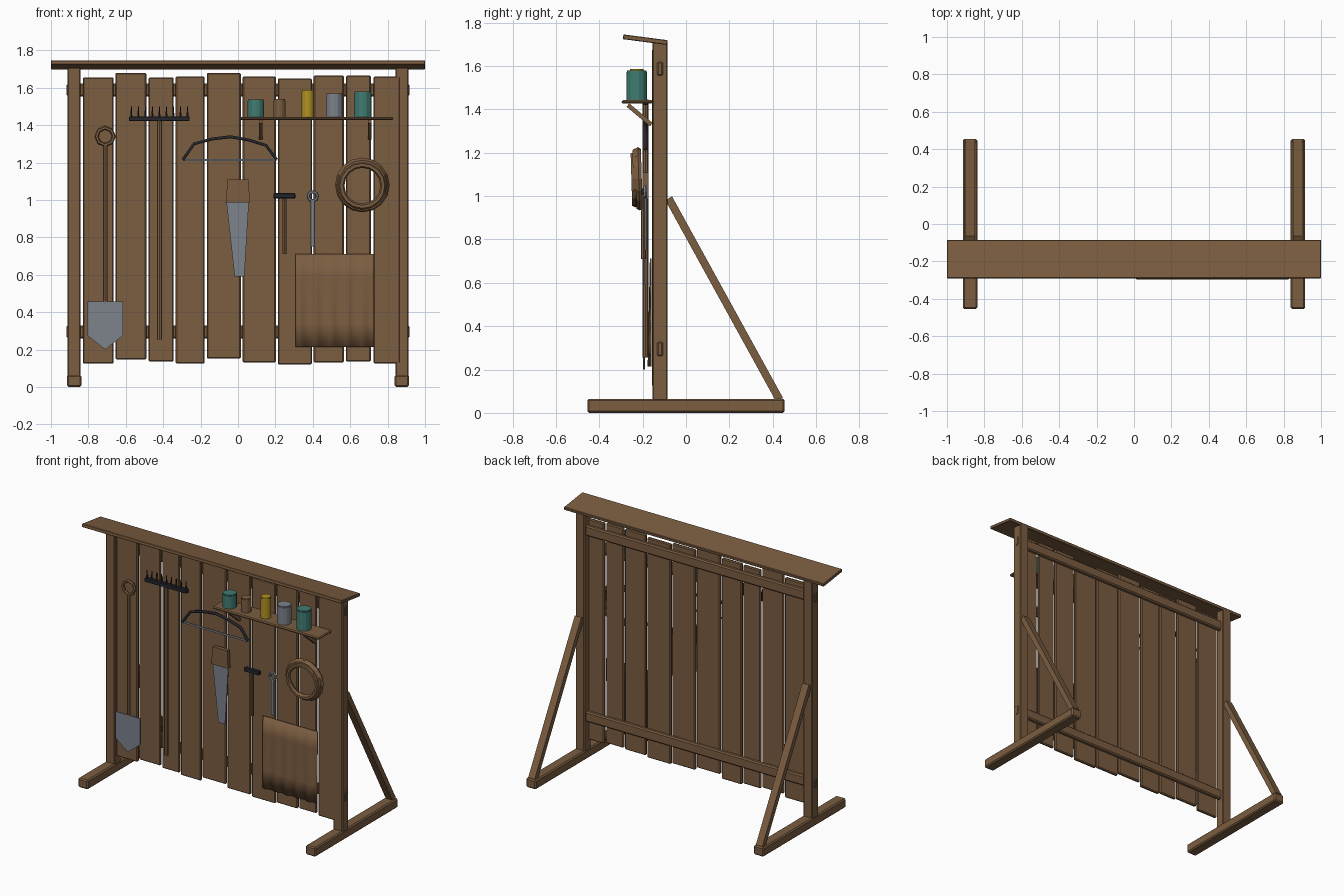
import bpy, bmesh, math
from mathutils import Vector

if "Cube" in bpy.data.objects:
    bpy.data.objects.remove(bpy.data.objects["Cube"])


def material(name, r, g, b):
    m = bpy.data.materials.new(name)
    m.diffuse_color = (r, g, b, 1)
    m.use_nodes = True
    m.node_tree.nodes["Principled BSDF"].inputs["Base Color"].default_value = m.diffuse_color
    return m


WOOD = material("brown wood", 0.20, 0.11, 0.052)
STEEL = material("grey steel", 0.205, 0.225, 0.26)
IRON = material("dark iron", 0.018, 0.02, 0.027)
TEAL = material("teal paint", 0.052, 0.205, 0.17)
YELLOW = material("yellow paint", 0.45, 0.29, 0.016)


def finish(name, bm, mat, smooth=False):
    bmesh.ops.recalc_face_normals(bm, faces=bm.faces)
    me = bpy.data.meshes.new(name)
    bm.to_mesh(me)
    bm.free()
    me.materials.append(mat)
    for p in me.polygons:
        p.use_smooth = smooth
    ob = bpy.data.objects.new(name, me)
    bpy.context.collection.objects.link(ob)
    return ob


def box(name, x, y, z, mat=WOOD, bevel=0.006):
    """Bevelled box from three (low, high) ranges."""
    bm = bmesh.new()
    bmesh.ops.create_cube(bm, size=1)
    for v in bm.verts:
        v.co = [(r[0] + r[1]) / 2 + c * (r[1] - r[0]) for c, r in zip(v.co, (x, y, z))]
    if bevel:
        bmesh.ops.bevel(bm, geom=bm.edges[:], offset=bevel, segments=1, affect='EDGES')
    return finish(name, bm, mat)


def plate(name, pts, axis, lo, hi, mat=WOOD):
    """Extrude a profile: (x, z) points along y, or (y, z) points along x."""
    bm = bmesh.new()
    put = (lambda p, d: (p[0], d, p[1])) if axis == 'y' else (lambda p, d: (d, p[0], p[1]))
    f = bm.faces.new([bm.verts.new(put(p, lo)) for p in pts])
    ext = bmesh.ops.extrude_face_region(bm, geom=[f])['geom']
    d = Vector((0, hi - lo, 0)) if axis == 'y' else Vector((hi - lo, 0, 0))
    bmesh.ops.translate(bm, vec=d, verts=[g for g in ext if isinstance(g, bmesh.types.BMVert)])
    return finish(name, bm, mat)


def beam(name, a, b, width, x, half):
    """Slanted bar in the yz plane."""
    a, b = Vector(a), Vector(b)
    d = (b - a).normalized() * width / 2
    n = Vector((-d.y, d.x))
    return plate(name, [a + n, b + n, b - n, a - n], 'x', x - half, x + half)


def rod(name, x, y, z0, z1, r, mat=WOOD, sides=8, top=None):
    bm = bmesh.new()
    bmesh.ops.create_cone(bm, cap_ends=True, segments=sides, radius1=r,
                          radius2=r if top is None else top, depth=z1 - z0)
    bmesh.ops.translate(bm, vec=(x, y, (z0 + z1) / 2), verts=bm.verts)
    return finish(name, bm, mat)


def ring(name, loc, R, r, seg, mat, sides=6, tilt=0.0):
    bpy.ops.mesh.primitive_torus_add(location=loc, rotation=(math.pi / 2 + tilt, 0, 0), major_radius=R,
                                     minor_radius=r, major_segments=seg, minor_segments=sides)
    ob = bpy.context.object
    ob.name = name
    ob.data.materials.append(mat)
    return ob


# Frame: feet, posts and rear braces on both sides
for s, side in ((-1, "left"), (1, "right")):
    cx = s * 0.876
    box(side + "_foot", (cx - 0.038, cx + 0.038), (-0.455, 0.455), (0, 0.065), bevel=0.008)
    box(side + "_post", (cx - 0.035, cx + 0.035), (-0.155, -0.085), (0.055, 1.71))
    beam(side + "_brace", (-0.08, 0.99), (0.432, 0.06), 0.036, cx, 0.025)

# Rails running through the posts
for name, z in (("lower_rail", 0.295), ("upper_rail", 1.588)):
    box(name, (-0.916, 0.916), (-0.136, -0.104), (z - 0.035, z + 0.035), bevel=0.008)

# Sloping roof board
roof = box("roof_board", (-1, 1), (-0.103, 0.103), (-0.011, 0.011), bevel=0.003)
roof.location = (0, -0.188, 1.722)
roof.rotation_euler.x = -0.13

# Uneven wall planks: x0, x1, bottom, top
planks = [(-.83, -.665, .125, 1.655), (-.655, -.49, .147, 1.68), (-.478, -.344, .136, 1.655),
          (-.333, -.178, .125, 1.66), (-.167, .015, .152, 1.68), (.025, .202, .13, 1.66),
          (.213, .395, .12, 1.65), (.405, .566, .13, 1.665), (.577, .71, .136, 1.665),
          (.725, .868, .125, 1.66)]
for i, (a, b, lo, hi) in enumerate(planks):
    box(f"plank_{i + 1}", (a, b), (-0.156, -0.134), (lo, hi), bevel=0.006)

# Shelf with brackets
box("shelf", (0.01, 0.83), (-0.297, -0.154), (1.427, 1.443))
for i, x in enumerate((0.122, 0.704)):
    beam(f"shelf_bracket_{i + 1}", (-0.268, 1.42), (-0.16, 1.33), 0.02, x, 0.01)

# Cans with lids: x, radius, top, colour
cans = [(.095, .045, 1.537, TEAL), (.222, .033, 1.54, WOOD), (.373, .034, 1.587, YELLOW),
        (.515, .046, 1.57, STEEL), (.667, .048, 1.58, TEAL)]
for i, (x, r, top, mat) in enumerate(cans):
    rod(f"can_{i + 1}", x, -0.227, 1.442, top - 0.007, r, mat, 14)
    rod(f"can_lid_{i + 1}", x, -0.227, top - 0.008, top, r * 0.93, mat, 14)

# Shovel
rod("shovel_handle", -0.71, -0.187, 0.44, 1.29, 0.012)
ring("shovel_grip", (-0.71, -0.187, 1.34), 0.046, 0.011, 8, WOOD)
plate("shovel_blade", [(-.805, .458), (-.615, .458), (-.615, .275), (-.71, .2), (-.805, .275)],
      'y', -0.198, -0.19, STEEL)

# Rake
rod("rake_handle", -0.42, -0.187, 0.255, 1.43, 0.014)
box("rake_head", (-0.582, -0.258), (-0.2, -0.172), (1.421, 1.447), IRON, 0.003)
for i in range(9):
    rod(f"rake_tine_{i + 1}", -0.57 + i * 0.0375, -0.186, 1.44, 1.5, 0.006, IRON, 6, 0.003)

# Bow saw: swept frame and thin blade
cu = bpy.data.curves.new("bow_saw_frame", 'CURVE')
cu.dimensions = '3D'
cu.bevel_depth = 0.009
cu.bevel_resolution = 1
cu.use_fill_caps = True
arch = [(-.295, 1.215), (-.235, 1.3), (-.14, 1.326), (-.04, 1.338), (.06, 1.32), (.15, 1.292), (.207, 1.215)]
sp = cu.splines.new('POLY')
sp.points.add(len(arch) - 1)
for p, (x, z) in zip(sp.points, arch):
    p.co = (x, -0.187, z, 1)
cu.materials.append(IRON)
bpy.context.collection.objects.link(bpy.data.objects.new("bow_saw_frame", cu))
box("bow_saw_blade", (-0.295, 0.207), (-0.19, -0.185), (1.207, 1.22), STEEL, 0)

# Hand saw
plate("hand_saw_handle", [(-.055, 1.11), (.057, 1.11), (.063, .987), (-.066, .987)], 'y', -0.2, -0.174)
plate("hand_saw_blade", [(-.062, .99), (.058, .99), (.034, .59), (-.018, .59)], 'y', -0.191, -0.184, STEEL)

# Hammer
rod("hammer_handle", 0.248, -0.197, 0.71, 1.02, 0.011)
box("hammer_head", (0.19, 0.308), (-0.211, -0.183), (1.007, 1.036), IRON, 0.005)

# Wrench
box("wrench_shaft", (0.388, 0.411), (-0.194, -0.182), (0.75, 0.995), STEEL, 0.002)
ring("wrench_ring", (0.4, -0.188, 1.02), 0.024, 0.009, 10, STEEL)

# Coiled rope of overlapping loops
for i, (R, y, z) in enumerate(((.13, -.218, 1.08), (.12, -.23, 1.085), (.112, -.238, 1.076))):
    ring(f"rope_coil_{i + 1}", (0.665, y, z), R, 0.016, 16, WOOD, 6, 0.03)

# Hanging sack cloth, folds deepening downwards
bm = bmesh.new()
NX, NZ = 30, 4
rows = []
for k in range(NZ + 1):
    t = k / NZ
    rows.append([bm.verts.new((0.307 + 0.42 * i / NX,
                               -0.166 - 0.005 * t - (0.001 + 0.006 * t) * math.sin(i / NX * math.tau * 5),
                               0.712 - 0.497 * t)) for i in range(NX + 1)])
for k in range(NZ):
    for i in range(NX):
        bm.faces.new((rows[k][i], rows[k][i + 1], rows[k + 1][i + 1], rows[k + 1][i]))
ext = bmesh.ops.extrude_face_region(bm, geom=bm.faces[:])['geom']
for v in ext:
    if isinstance(v, bmesh.types.BMVert):
        v.co.y += 0.006
finish("sack_cloth", bm, WOOD, smooth=True)
